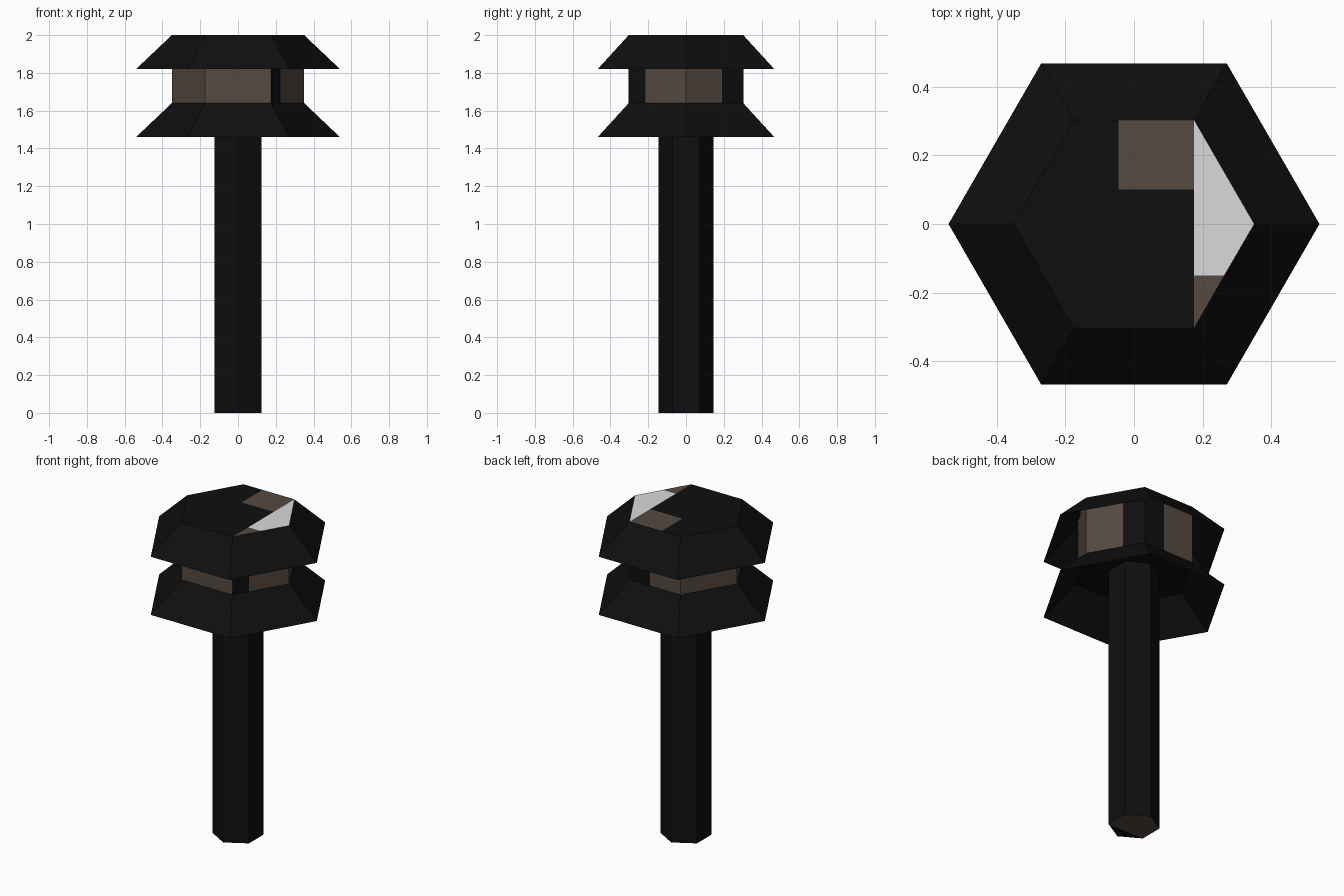
import bpy, math

if "Cube" in bpy.data.objects:
    bpy.data.objects.remove(bpy.data.objects["Cube"])


def material(name, rgb):
    m = bpy.data.materials.new(name)
    m.diffuse_color = (*rgb, 1)
    m.use_nodes = True
    m.node_tree.nodes["Principled BSDF"].inputs["Base Color"].default_value = m.diffuse_color
    return m


MATS = [material("black metal", (0.0045, 0.0045, 0.0045)),
        material("brown glass", (0.09, 0.067, 0.052)),
        material("pale grey", (0.7, 0.7, 0.7))]
BLACK, BROWN, PALE = 0, 1, 2


def hexagon(r, z, turn=0):
    return [(r * math.cos(math.radians(60 * i + turn)),
             r * math.sin(math.radians(60 * i + turn)), z) for i in range(6)]


def mix(a, b, t):
    return tuple(p + (q - p) * t for p, q in zip(a, b))


def build(name, polys):
    """polys: list of (corner points, colour index)"""
    verts, faces = [], []
    for pts, _ in polys:
        faces.append(range(len(verts), len(verts) + len(pts)))
        verts += pts
    me = bpy.data.meshes.new(name)
    me.from_pydata(verts, [], [list(f) for f in faces])
    for m in MATS:
        me.materials.append(m)
    for f, (_, c) in zip(me.polygons, polys):
        f.material_index = c
    ob = bpy.data.objects.new(name, me)
    bpy.context.collection.objects.link(ob)
    return ob


def walls(low, high, colour=BLACK):
    return [([low[i], low[(i + 1) % 6], high[(i + 1) % 6], high[i]], colour)
            for i in range(6)]


R, RIM = 0.35, 0.54
A = R * math.sqrt(3) / 2      # half width across the flats
H = R / 2

# Pole, running up inside the hollow skirt; its foot is mostly brown
foot, head = hexagon(0.145, 0, 30), hexagon(0.145, 1.64, 30)
pole = walls(foot, head)
pole.append(([foot[i] for i in (3, 2, 1, 0, 5)], BROWN))
pole.append(([foot[i] for i in (5, 4, 3)], BLACK))
build("pole", pole)

# Lower skirt, open underneath
top = hexagon(R, 1.64)
build("lower_skirt", walls(hexagon(RIM, 1.46), top) + [(top, BLACK)])

# Lantern body: each side split at a fraction into two colours
low, high = hexagon(R, 1.64), hexagon(R, 1.995)
splits = [(0.63, BROWN, BLACK), (0.4, BLACK, BROWN), (1, BROWN, BROWN),
          (1, BROWN, BROWN), (1, BROWN, BROWN), (0.29, BLACK, BROWN)]
body = []
for i, (t, first, second) in enumerate(splits):
    j = (i + 1) % 6
    ml, mh = mix(low[i], low[j], t), mix(high[i], high[j], t)
    body.append(([low[i], ml, mh, high[i]], first))
    if t < 1:
        body.append(([ml, low[j], high[j], mh], second))
build("lantern_body", body)

# Roof, open underneath, with coloured patches cut into the flat top
cap = [([(-R, 0), (-H, -A), (H, -A), (H, 0.1), (-0.045, 0.1), (-0.045, A), (-H, A)], BLACK),
       ([(-0.045, 0.1), (H, 0.1), (H, A), (-0.045, A)], BROWN),
       ([(H, -A), (0.263, -0.15), (H, -0.15)], BROWN),
       ([(H, -0.15), (0.263, -0.15), (R, 0), (H, A)], PALE)]
cap = [([(x, y, 2.0) for x, y in pts], c) for pts, c in cap]
build("roof", walls(hexagon(RIM, 1.82), hexagon(R, 2.0)) + cap)
